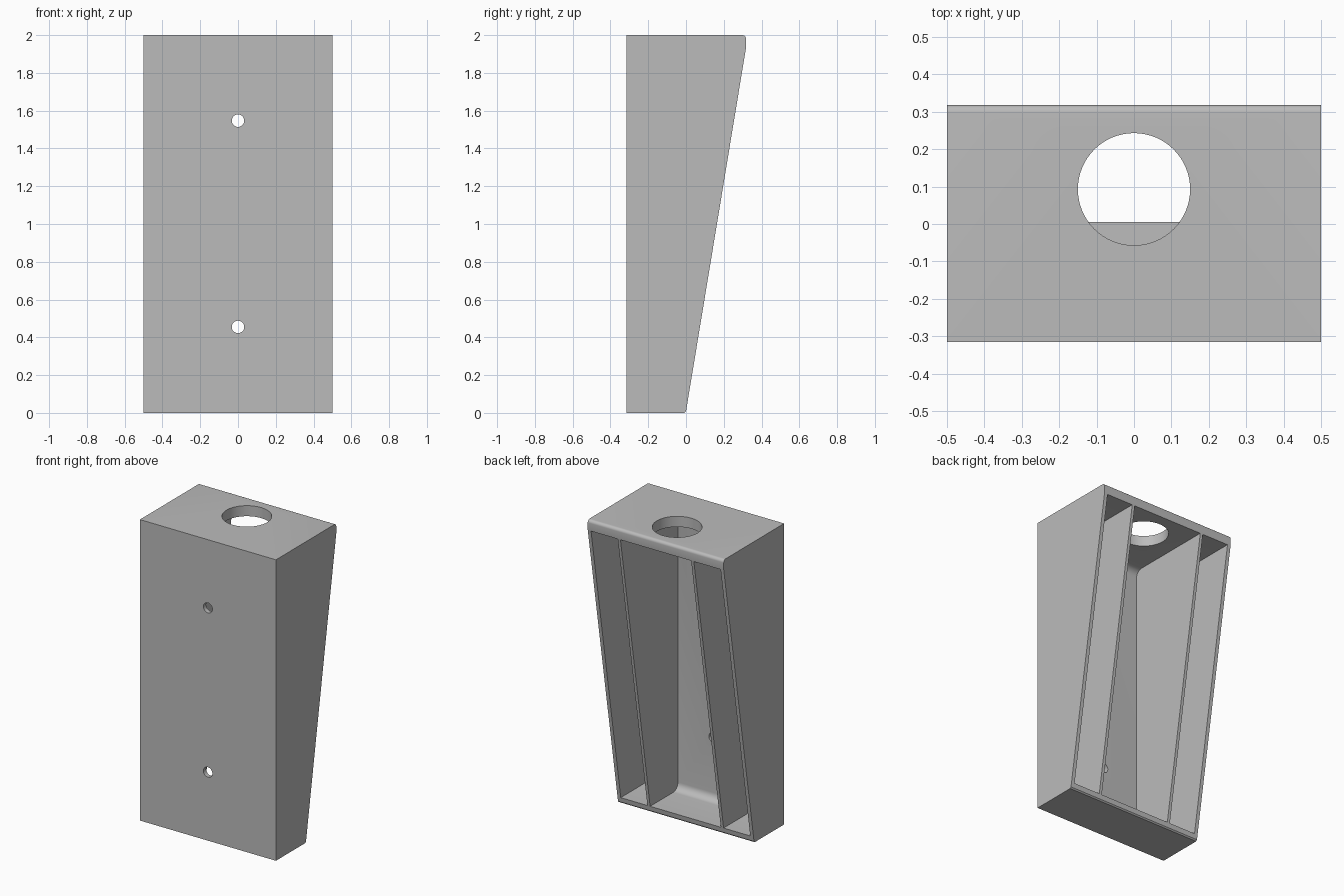
import bpy
import bmesh
from math import cos, sin, radians
from mathutils import Matrix, Vector

if "Cube" in bpy.data.objects:
    bpy.data.objects.remove(bpy.data.objects["Cube"], do_unlink=True)

FRONT, BACK, HEIGHT, HALF = -0.316, 0.318, 2.0, 0.5
FLOOR, CEILING, INNER_FRONT = 0.04, 1.93, -0.287
FILLET = 0.05

grey = bpy.data.materials.new("plain grey")
grey.use_nodes = True
grey.diffuse_color = (0.5, 0.5, 0.5, 1)
grey.node_tree.nodes["Principled BSDF"].inputs["Base Color"].default_value = (0.5, 0.5, 0.5, 1)


def arc(y, z, r, start, end, steps=8):
    angles = [radians(start + (end - start) * i / steps) for i in range(steps + 1)]
    return [(y + r * cos(a), z + r * sin(a)) for a in angles]


def finish(bm, name):
    bmesh.ops.recalc_face_normals(bm, faces=bm.faces)
    mesh = bpy.data.meshes.new(name)
    bm.to_mesh(mesh)
    bm.free()
    mesh.materials.append(grey)
    obj = bpy.data.objects.new(name, mesh)
    bpy.context.collection.objects.link(obj)
    return obj


def extrude_profile(name, profile, x0, x1):
    bm = bmesh.new()
    face = bm.faces.new([bm.verts.new((x0, y, z)) for y, z in profile])
    moved = bmesh.ops.extrude_face_region(bm, geom=[face])["geom"]
    verts = [v for v in moved if isinstance(v, bmesh.types.BMVert)]
    bmesh.ops.translate(bm, verts=verts, vec=Vector((x1 - x0, 0, 0)))
    return finish(bm, name)


def cylinder(name, centre, radius, depth, sides, along_y=False):
    bm = bmesh.new()
    matrix = Matrix.Translation(centre)
    if along_y:
        matrix = matrix @ Matrix.Rotation(radians(90), 4, "X")
    bmesh.ops.create_cone(bm, cap_ends=True, segments=sides, radius1=radius,
                          radius2=radius, depth=depth, matrix=matrix)
    return finish(bm, name)


# Wedge body with a rounded upper back edge
outer = [(FRONT, 0), (-0.008, 0), (0, 0.008), (BACK, 1.935)]
outer += arc(BACK - 0.02, HEIGHT - 0.02, 0.02, 0, 90) + [(FRONT, HEIGHT)]
body = extrude_profile("wedge_housing", outer, -HALF, HALF)

# Three open bays, leaving side walls and two ribs
bay = [(0.6, CEILING)]
bay += arc(INNER_FRONT + FILLET, CEILING - FILLET, FILLET, 90, 180)
bay += arc(INNER_FRONT + FILLET, FLOOR + FILLET, FILLET, 180, 270)
bay += [(0.6, FLOOR)]
cutters = [extrude_profile("bay_cutter", bay, x0, x1)
           for x0, x1 in ((-0.476, -0.28), (-0.26, 0.26), (0.28, 0.476))]

# Round top opening and two screw holes in the front wall
cutters.append(cylinder("top_hole_cutter", (0, 0.093, HEIGHT), 0.15, 0.3, 64))
cutters += [cylinder("screw_hole_cutter", (0, FRONT, z), 0.033, 0.2, 32, True)
            for z in (0.455, 1.547)]

bpy.context.view_layer.objects.active = body
for cutter in cutters:
    mod = body.modifiers.new("cut", "BOOLEAN")
    mod.operation = "DIFFERENCE"
    mod.solver = "EXACT"
    mod.object = cutter
    bpy.ops.object.modifier_apply(modifier=mod.name)
    bpy.data.objects.remove(cutter, do_unlink=True)

bpy.ops.object.select_all(action="DESELECT")
body.select_set(True)
bpy.ops.object.shade_smooth_by_angle(angle=radians(30))
